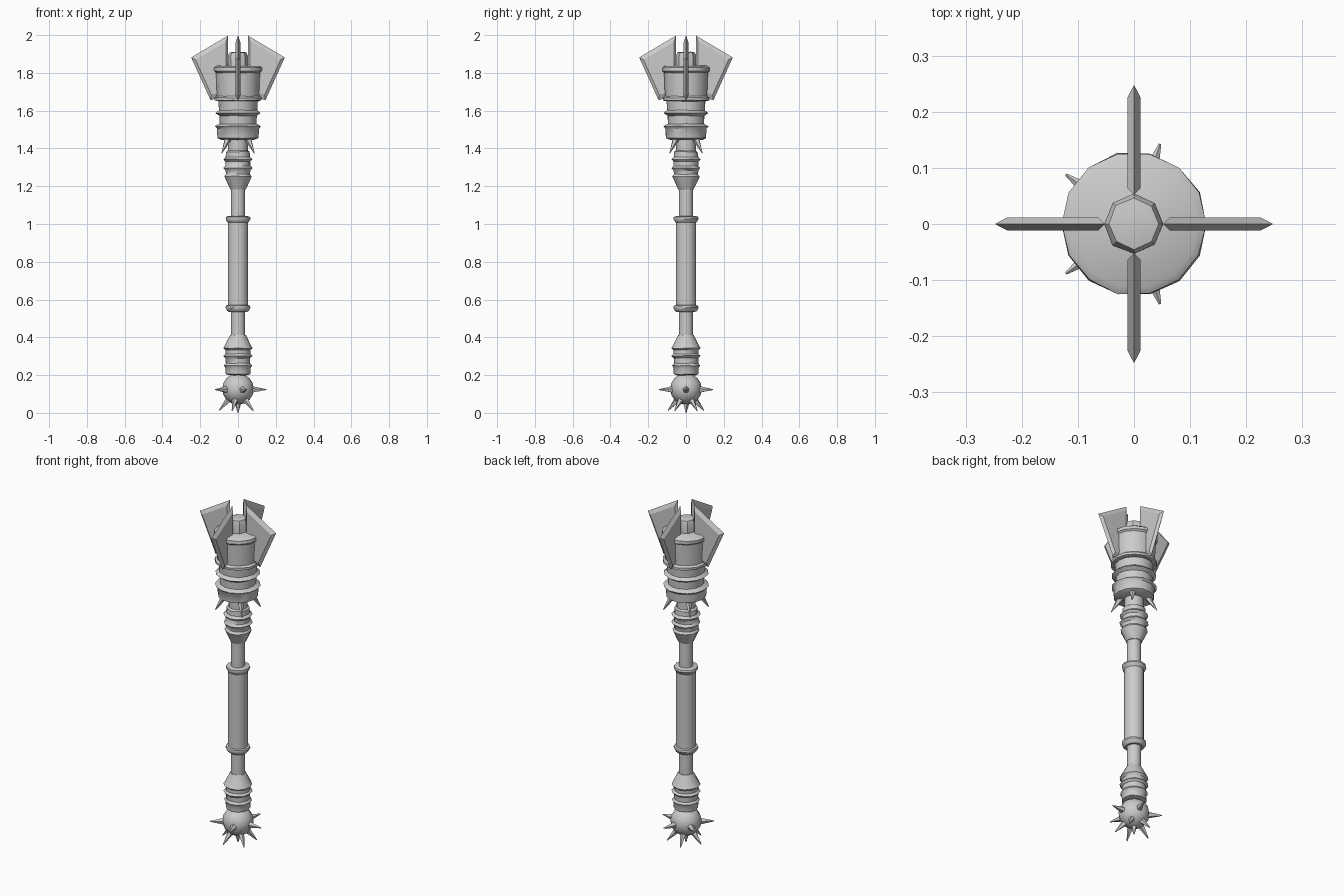
import bpy, bmesh, random
from math import cos, sin, pi, radians
from mathutils import Vector

random.seed(4)
old = bpy.data.objects.get("Cube")
if old:
    bpy.data.objects.remove(old, do_unlink=True)

GREY = (0.6, 0.6, 0.6, 1)
steel = bpy.data.materials.new("worn grey steel")
steel.use_nodes = True
steel.diffuse_color = GREY
steel.node_tree.nodes["Principled BSDF"].inputs["Base Color"].default_value = GREY


def finish(name, bm, smooth=None):
    bmesh.ops.recalc_face_normals(bm, faces=bm.faces)
    mesh = bpy.data.meshes.new(name)
    bm.to_mesh(mesh)
    bm.free()
    mesh.materials.append(steel)
    obj = bpy.data.objects.new(name, mesh)
    bpy.context.collection.objects.link(obj)
    if smooth:
        bpy.ops.object.select_all(action='DESELECT')
        obj.select_set(True)
        bpy.context.view_layer.objects.active = obj
        bpy.ops.object.shade_smooth_by_angle(angle=radians(smooth))
    return obj


def lathe(name, profile, sides=12, wear=0.0):
    """Spin (radius, z) pairs about z into a closed, slightly worn solid."""
    bm = bmesh.new()
    rings = []
    for r, z in profile:
        ring = []
        for i in range(sides):
            a = 2 * pi * i / sides
            rr = r + random.uniform(-wear, wear)
            ring.append(bm.verts.new((rr * cos(a), rr * sin(a), z + random.uniform(-wear, wear))))
        rings.append(ring)
    for low, high in zip(rings, rings[1:]):
        for i in range(sides):
            j = (i + 1) % sides
            bm.faces.new((low[i], low[j], high[j], high[i]))
    bm.faces.new(rings[0])
    bm.faces.new(rings[-1])
    return finish(name, bm, 35)


def spike(name, base, tip, radius, sides=5):
    base, tip = Vector(base), Vector(tip)
    axis = tip - base
    bm = bmesh.new()
    bmesh.ops.create_cone(bm, cap_ends=True, segments=sides, radius1=radius,
                          radius2=radius * 0.12, depth=axis.length)
    bmesh.ops.rotate(bm, verts=bm.verts, matrix=axis.to_track_quat('Z', 'Y').to_matrix())
    bmesh.ops.translate(bm, verts=bm.verts, vec=(base + tip) / 2)
    return finish(name, bm)


def polar(r, degrees, z):
    a = radians(degrees)
    return (r * cos(a), r * sin(a), z)


def spike_ring(name, count, start, base, tip, radius):
    """Spikes around z; base and tip are (radius, z)."""
    for i in range(count):
        a = start + 360 * i / count
        spike(f"{name}_{i + 1}", polar(base[0], a, base[1]), polar(tip[0], a, tip[1]), radius)


# Pommel ball
lathe("pommel_ball", [(0.083 * sin(pi * t / 8) + 0.001, 0.127 - 0.083 * cos(pi * t / 8))
                      for t in range(9)])
spike_ring("pommel_side_spike", 5, 0, (0.07, 0.123), (0.15, 0.123), 0.02)
spike_ring("pommel_lower_spike", 5, 36, (0.04, 0.08), (0.1, 0.012), 0.02)
spike("pommel_bottom_spike", (0, 0, 0.06), (0, 0, 0), 0.02)

# Ribbed collars at both ends of the shaft
lathe("lower_collar", [(0.05, 0.2), (0.066, 0.205), (0.066, 0.238), (0.074, 0.25),
                       (0.064, 0.262), (0.066, 0.29), (0.077, 0.302), (0.066, 0.312),
                       (0.066, 0.332), (0.077, 0.343), (0.07, 0.355), (0.042, 0.412)], wear=0.0015)
lathe("upper_collar", [(0.042, 1.183), (0.067, 1.24), (0.073, 1.252), (0.064, 1.264),
                       (0.066, 1.284), (0.077, 1.296), (0.066, 1.308), (0.066, 1.33),
                       (0.077, 1.343), (0.064, 1.355), (0.062, 1.382), (0.05, 1.39)], wear=0.0015)

# Shaft and grip
lathe("shaft", [(0.038, 0.39), (0.038, 1.2)])
lathe("grip", [(0.054, 0.55), (0.054, 1.03)])
for name, z in (("grip_lower_ring", 0.555), ("grip_upper_ring", 1.025)):
    lathe(name, [(0.05, z - 0.02), (0.058, z - 0.014), (0.066, z + 0.002),
                 (0.064, z + 0.012), (0.054, z + 0.016)], wear=0.001)

# Neck with downward spikes
lathe("neck", [(0.052, 1.37), (0.052, 1.46)])
spike_ring("neck_spike", 4, 45, (0.07, 1.46), (0.122, 1.375), 0.02)

# Stepped head base
lathe("head_base", [(0.085, 1.445), (0.108, 1.455), (0.112, 1.505), (0.122, 1.517),
                    (0.098, 1.53), (0.099, 1.573), (0.12, 1.587), (0.102, 1.602),
                    (0.105, 1.655)], 14, 0.0015)

# Drum, rims and top knob
lathe("drum", [(0.113, 1.65), (0.12, 1.825)], 14)
lathe("drum_lower_rim", [(0.108, 1.65), (0.125, 1.655), (0.125, 1.668), (0.114, 1.677)], 14, 0.0015)
lathe("drum_upper_rim", [(0.118, 1.8), (0.129, 1.81), (0.128, 1.828), (0.114, 1.837)], 14, 0.0015)
lathe("top_knob", [(0.052, 1.83), (0.053, 1.89), (0.045, 1.908), (0.025, 1.912)], 8, 0.0015)

# Four blades with bevelled edges
outline = [Vector(p) for p in ((0.052, 1.998), (0.248, 1.882), (0.145, 1.655),
                               (0.1, 1.67), (0.052, 1.85))]
centre = sum(outline, Vector((0, 0))) / len(outline)
for k in range(4):
    out = Vector((round(cos(k * pi / 2)), round(sin(k * pi / 2)), 0))
    side = Vector((-out.y, out.x, 0))
    bm = bmesh.new()

    def ring(offset, scale):
        pts = [centre + (p - centre) * scale for p in outline]
        return [bm.verts.new(out * p.x + side * offset + Vector((0, 0, p.y))) for p in pts]

    edge = ring(0, 1)
    for sign in (-1, 1):
        flat = ring(sign * 0.012, 0.82)
        bm.faces.new(flat)
        for i in range(len(edge)):
            j = (i + 1) % len(edge)
            bm.faces.new((edge[i], edge[j], flat[j], flat[i]))
    finish(f"blade_{k + 1}", bm)
